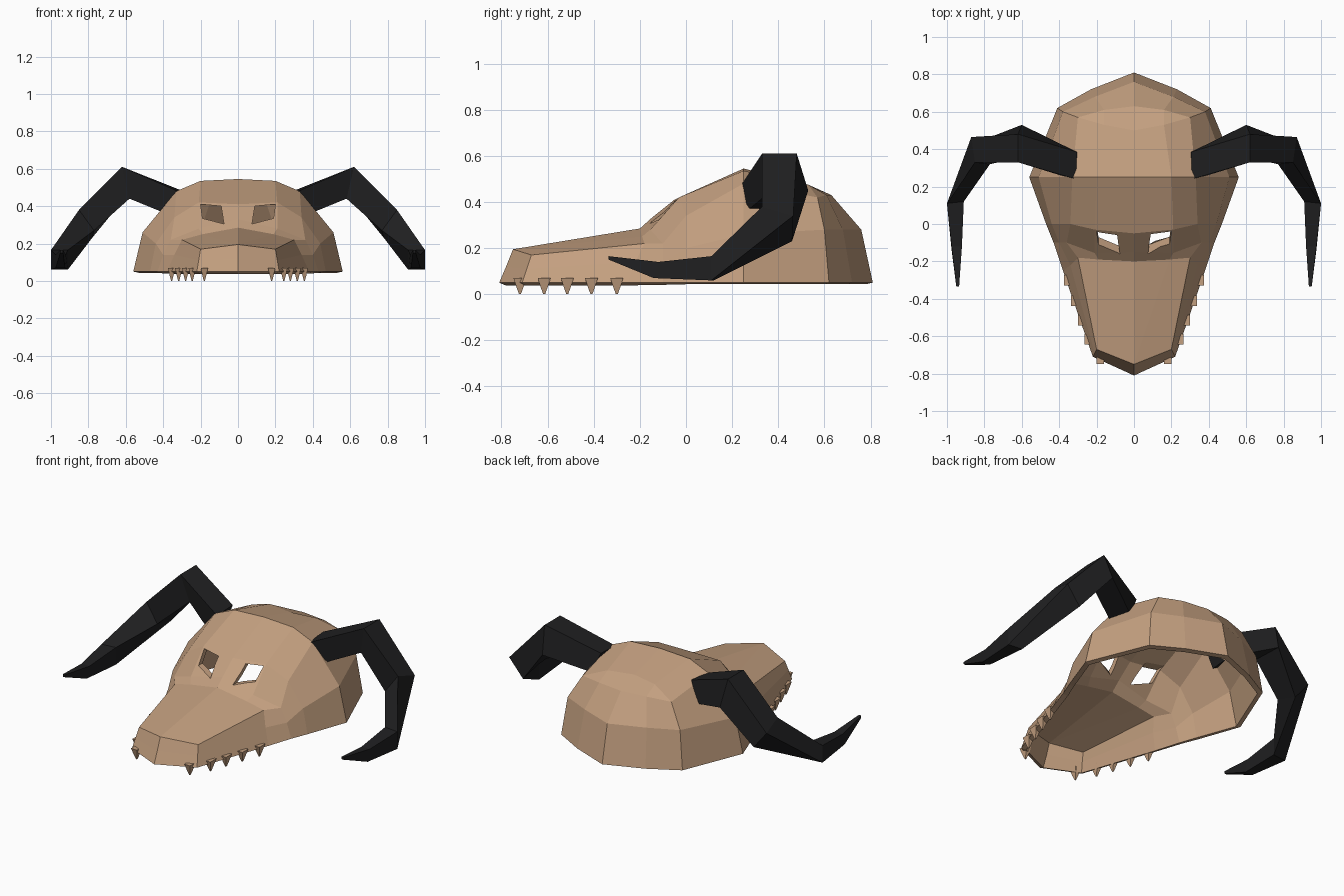
import bpy, bmesh
from mathutils import Vector

if "Cube" in bpy.data.objects:
    bpy.data.objects.remove(bpy.data.objects["Cube"])

def material(name, rgb):
    m = bpy.data.materials.new(name)
    m.diffuse_color = (*rgb, 1)
    m.use_nodes = True
    m.node_tree.nodes["Principled BSDF"].inputs["Base Color"].default_value = m.diffuse_color
    return m

bone = material("tan bone", (0.55, 0.35, 0.215))
black = material("black horn", (0.014, 0.014, 0.015))

def to_object(name, bm, mat):
    me = bpy.data.meshes.new(name)
    bm.to_mesh(me)
    bm.free()
    ob = bpy.data.objects.new(name, me)
    bpy.context.collection.objects.link(ob)
    me.materials.append(mat)
    return ob

def loft(bm, rows, closed=False, cap=False):
    """Skin rows of points, sharing vertices that coincide."""
    seen = {}
    def vert(p):
        k = tuple(round(c, 4) for c in p)
        if k not in seen:
            seen[k] = bm.verts.new(p)
        return seen[k]
    grid = [[vert(p) for p in r] for r in rows]
    n = len(rows[0])
    for a, b in zip(grid, grid[1:]):
        for i in range(n if closed else n - 1):
            j = (i + 1) % n
            f = list(dict.fromkeys([a[i], a[j], b[j], b[i]]))
            if len(f) > 2:
                bm.faces.new(f)
    if cap:
        bm.faces.new(grid[0])
        bm.faces.new(grid[-1])

# Skull shell: half sections from rim to centre line, nose tip to nape
nose, crown = (0, -.75, .195), (0, .5, .48)
half = [
    [(0, -.81, .05), (0, -.78, .12), nose, nose, nose],
    [(.22, -.71, .05), (.21, -.69, .11), (.20, -.67, .17), nose, nose],
    [(.38, -.25, .05), (.34, -.22, .14), (.30, -.18, .22), (.19, -.19, .25), (0, -.2, .285)],
    [(.43, -.1, .05), (.40, -.1, .14), (.36, -.1, .22), (.21, -.155, .28), (0, -.15, .33)],
    [(.47, 0, .05), (.44, 0, .2), (.34, 0, .34), (.21, -.03, .42), (0, -.05, .41)],
    [(.56, .25, .05), (.51, .25, .26), (.33, .25, .48), (.2, .25, .535), (0, .25, .545)],
    [(.41, .62, .05), (.38, .60, .28), (.30, .57, .42), (.16, .53, .475), crown],
    [(.23, .72, .05), (.21, .68, .28), (.16, .61, .43), (.16, .53, .475), crown],
    [(0, .81, .05), (0, .76, .28), (0, .63, .43), crown, crown],
]
rows = [r + [(-x, y, z) for x, y, z in r[-2::-1]] for r in half]
bm = bmesh.new()
loft(bm, rows)
bmesh.ops.recalc_face_normals(bm, faces=bm.faces)
if sum(f.normal.dot(f.calc_center_median() - Vector((0, 0, .1))) for f in bm.faces) < 0:
    bmesh.ops.reverse_faces(bm, faces=bm.faces)
skull = to_object("skull_shell", bm, bone)
s = skull.modifiers.new("thickness", 'SOLIDIFY')
s.thickness, s.offset = .03, -1

# Slanted eye openings
eye = [(.2, .41), (.09, .40), (.075, .305), (.19, .335)]
bm = bmesh.new()
for side in (1, -1):
    loft(bm, [[(side * x, y, z) for x, z in eye] for y in (-.4, .15)], True, True)
bmesh.ops.recalc_face_normals(bm, faces=bm.faces)
cutter = to_object("eye_cutter", bm, bone)
cutter.hide_render = True
b = skull.modifiers.new("eyes", 'BOOLEAN')
b.object, b.operation, b.solver = cutter, 'DIFFERENCE', 'EXACT'
deps = bpy.context.evaluated_depsgraph_get()
cut = bpy.data.meshes.new_from_object(skull.evaluated_get(deps))
skull.modifiers.clear()
skull.data = cut
bpy.data.objects.remove(cutter)

# Horns: four-sided rings from the temple to the forward-pointing tip
horn = [
    [(.31, .24, .475), (.305, .385, .485), (.36, .40, .36), (.36, .25, .35)],
    [(.62, .33, .61), (.62, .48, .61), (.60, .53, .45), (.58, .36, .44)],
    [(.85, .33, .38), (.87, .465, .34), (.78, .46, .23), (.77, .32, .27)],
    [(1.0, .11, .165), (1.0, .11, .06), (.91, .12, .06), (.91, .12, .165)],
    [(.975, -.12, .14), (.975, -.14, .07), (.925, -.14, .07), (.92, -.12, .14)],
    [(.95, -.335, .165), (.95, -.335, .15), (.935, -.335, .15), (.935, -.335, .165)],
]
for side, label in ((1, "right"), (-1, "left")):
    bm = bmesh.new()
    loft(bm, [[(side * x, y, z) for x, y, z in r] for r in horn], True, True)
    bmesh.ops.recalc_face_normals(bm, faces=bm.faces)
    to_object(label + "_horn", bm, black)

# Teeth: tapered four-sided spikes along the snout rim
bm = bmesh.new()
for side in (1, -1):
    for x, y in ((.18, -.72), (.245, -.615), (.28, -.515), (.317, -.41), (.355, -.30)):
        rings = [[(side * (x + dx * r), y + dy * r, z)
                  for dx, dy in ((.7, -1), (.7, 1), (-.7, 1), (-.7, -1))]
                 for z, r in ((.07, .028), (.03, .015), (0, .004))]
        loft(bm, rings, True, True)
bmesh.ops.recalc_face_normals(bm, faces=bm.faces)
to_object("teeth", bm, bone)
